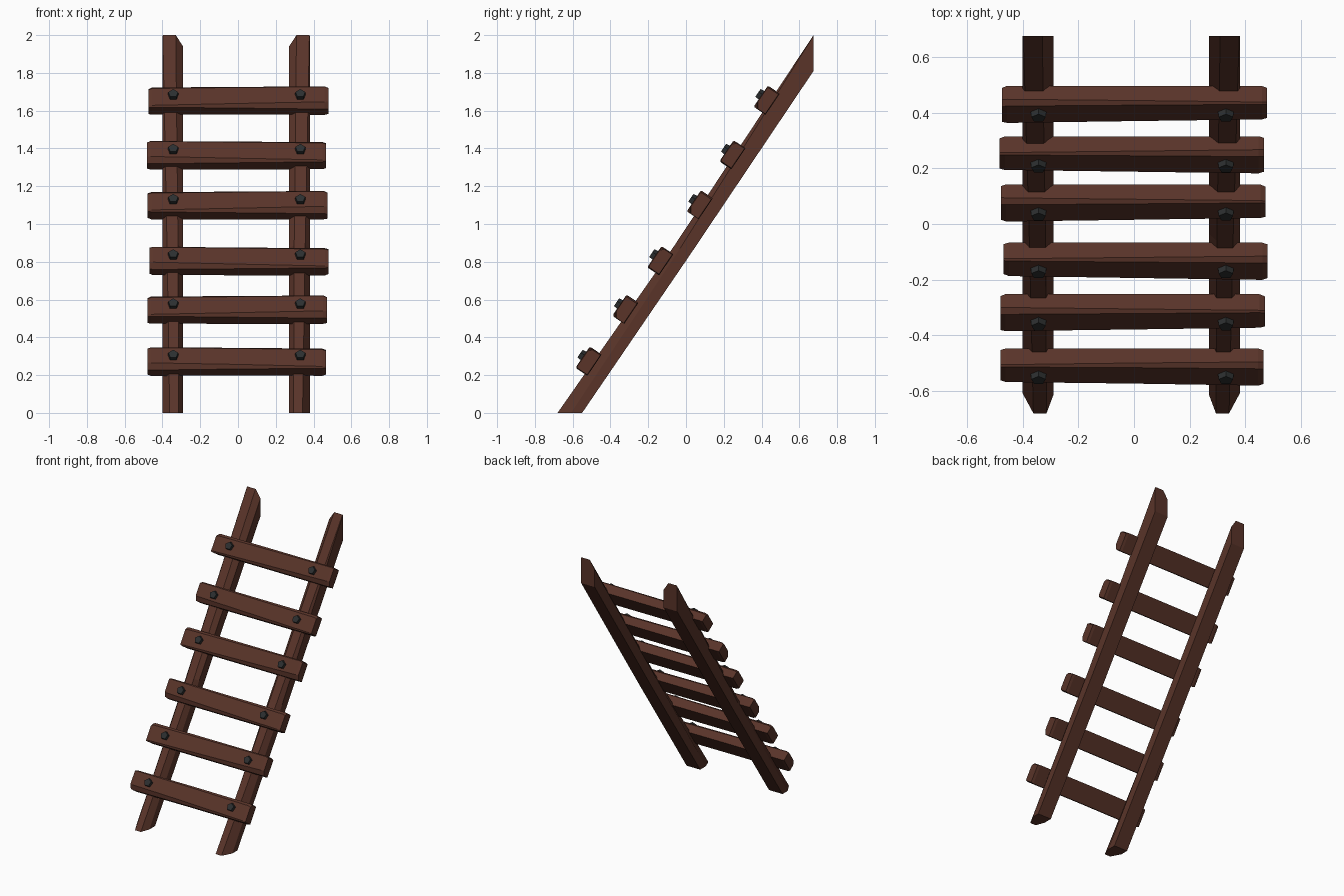
import bpy, bmesh, random
from mathutils import Vector, Matrix

if "Cube" in bpy.data.objects:
    bpy.data.objects.remove(bpy.data.objects["Cube"])
random.seed(4)


def material(name, color):
    m = bpy.data.materials.new(name)
    m.use_nodes = True
    m.diffuse_color = (*color, 1)
    m.node_tree.nodes["Principled BSDF"].inputs["Base Color"].default_value = (*color, 1)
    return m


WOOD = material("dark brown wood", (0.10, 0.034, 0.022))
IRON = material("dark iron", (0.025, 0.028, 0.029))

# Ladder frame: UP runs along the slope, OUT points away from its front
UP = Vector((0, 0.56, 0.828)).normalized()
OUT = Vector((0, -UP.z, UP.y))


def add_object(name, bm, mat):
    bmesh.ops.recalc_face_normals(bm, faces=bm.faces)
    mesh = bpy.data.meshes.new(name)
    bm.to_mesh(mesh)
    bm.free()
    mesh.materials.append(mat)
    bpy.context.collection.objects.link(bpy.data.objects.new(name, mesh))


def loft(name, sections, mat):
    """Skin a row of matching outlines and cap both ends."""
    bm = bmesh.new()
    rings = [[bm.verts.new(p) for p in s] for s in sections]
    n = len(rings[0])
    for a, b in zip(rings, rings[1:]):
        for i in range(n):
            j = (i + 1) % n
            bm.faces.new((a[i], a[j], b[j], b[i]))
    bm.faces.new(rings[0])
    bm.faces.new(rings[-1])
    add_object(name, bm, mat)


def rail(name, side):
    # back point, depth vector, then outer and inner chamfers (across, deep)
    stations = [
        ((-0.55, 0), (-0.13, 0), (0.35, 0.55), (0.22, 0.5)),
        ((0.02, 0.835), (-0.08, 0.053), (0.22, 0.35), (0.25, 0.3)),
        ((0.675, 1.81), (0, 0.19), (0.02, 0.02), (0.36, 0.32)),
    ]
    sections = []
    for (y, z), (dy, dz), (ou, ov), (iu, iv) in stations:
        outline = [(0, 0), (1, 0), (1, 1 - iv), (1 - iu, 1), (ou, 1), (0, 1 - ov)]
        sections.append([(-0.01 + side * (0.39 - 0.11 * u), y + dy * v, z + dz * v)
                         for u, v in outline])
    loft(name, sections, WOOD)


def rung(name, x0, x1, centre, flip):
    # Hewn plank whose front edge chamfers widen towards one end
    sections = []
    for t in (0, 0.02, 0.5, 0.98, 1):
        k = t if flip else 1 - t
        end = t in (0, 1)
        h = 0.062 if end else 0.067
        d = 0.034 if end else 0.038
        low, high = 0.008 + 0.024 * k, 0.006 + 0.012 * (1 - k)
        wob = random.uniform(-0.003, 0.003)
        outline = [(-h, -d), (h, -d), (h, d - high), (h - high, d),
                   (-h + low, d), (-h, d - low * 0.7)]
        sections.append([centre + Vector((x0 + (x1 - x0) * t, 0, 0))
                         + UP * (a + wob) + OUT * b for a, b in outline])
    loft(name, sections, WOOD)


def bolt(name, place):
    bm = bmesh.new()
    basis = Matrix((Vector((1, 0, 0)), UP, OUT)).transposed().to_4x4()
    bmesh.ops.create_cone(bm, cap_ends=True, segments=5, radius1=0.032, radius2=0.027,
                          depth=0.04, matrix=Matrix.Translation(place) @ basis)
    add_object(name, bm, IRON)


# Side rails
rail("left_rail", 1)
rail("right_rail", -1)

# Rungs, each with a bolt at both rails: left end, right end, y, z
rungs = [(-0.48, 0.465, -0.515, 0.275), (-0.48, 0.47, -0.322, 0.547),
         (-0.468, 0.48, -0.135, 0.807), (-0.478, 0.473, 0.072, 1.1),
         (-0.483, 0.467, 0.245, 1.365), (-0.475, 0.478, 0.427, 1.655)]
for i, (x0, x1, y, z) in enumerate(rungs, 1):
    centre = Vector((0, y, z))
    rung(f"rung_{i}", x0, x1, centre, i % 2 == 0)
    for side, x in (("left", 0.33), ("right", -0.343)):
        bolt(f"{side}_bolt_{i}", centre + Vector((x, 0, 0)) + OUT * 0.04 + UP * 0.004)
